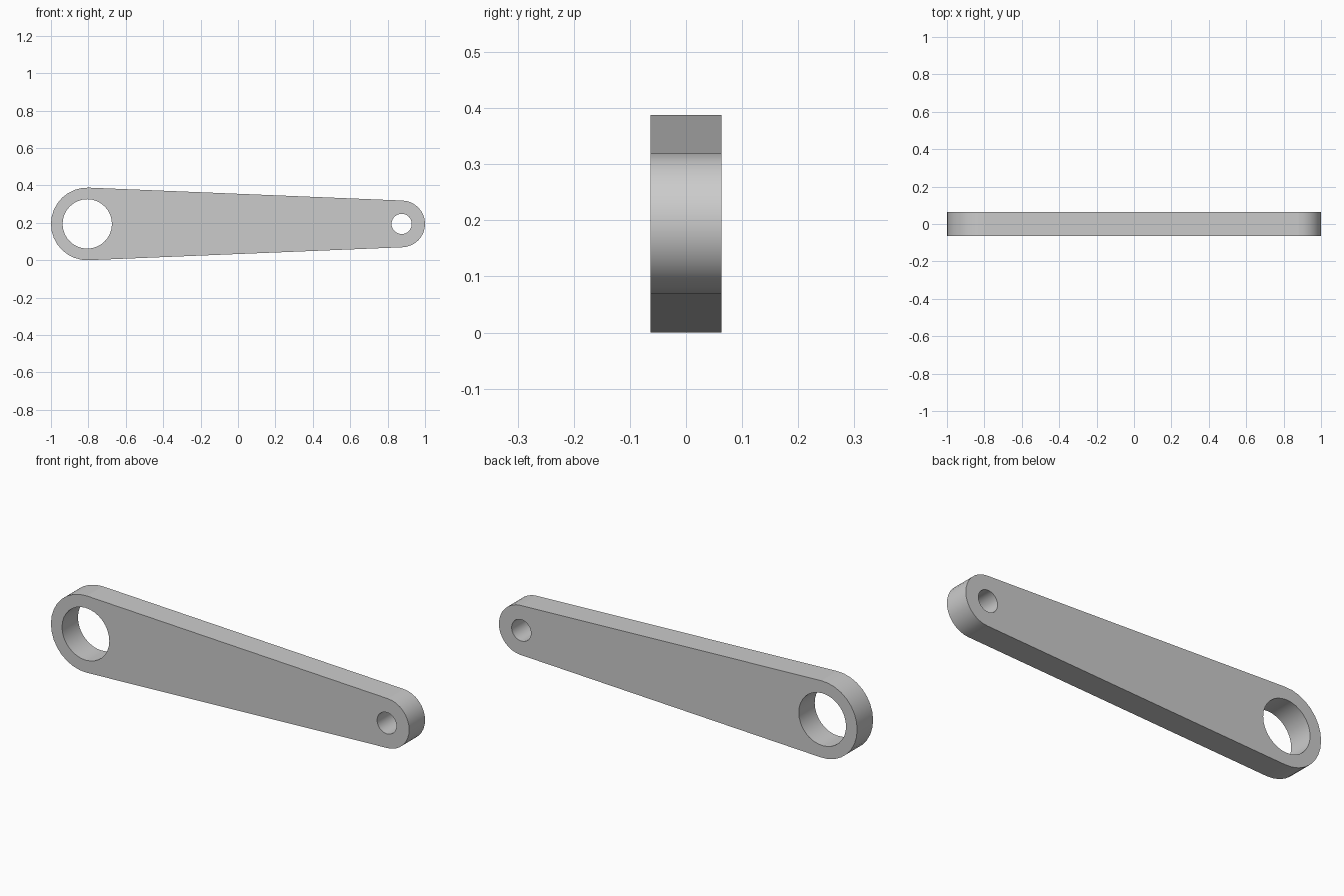
import bpy, bmesh
from math import sin, cos, pi, asin
from mathutils import Vector

cube = bpy.data.objects.get("Cube")
if cube:
    bpy.data.objects.remove(cube, do_unlink=True)

HALF_THICK = 0.0635
MID_Z = 0.194
BIG_X, BIG_R, BIG_HOLE = -0.806, 0.194, 0.132
SMALL_X, SMALL_R, SMALL_HOLE = 0.875, 0.125, 0.054


def arc(x, radius, start, end, steps):
    """Points on an arc in the front plane, both ends included."""
    angles = [start + (end - start) * i / steps for i in range(steps + 1)]
    return [Vector((x + radius * cos(a), -HALF_THICK, MID_Z + radius * sin(a)))
            for a in angles]


def add_loop(bm, points):
    verts = [bm.verts.new(p) for p in points]
    return [bm.edges.new((v, verts[i - 1])) for i, v in enumerate(verts)]


# Tapered outline: two round ends joined by tangent lines, plus two bores
tangent = pi / 2 - asin((BIG_R - SMALL_R) / (SMALL_X - BIG_X))
outline = (arc(BIG_X, BIG_R, tangent, 2 * pi - tangent, 16)
           + arc(SMALL_X, SMALL_R, -tangent, tangent, 16))
bm = bmesh.new()
edges = add_loop(bm, outline)
edges += add_loop(bm, arc(BIG_X, BIG_HOLE, 0, 2 * pi, 32)[:-1])
edges += add_loop(bm, arc(SMALL_X, SMALL_HOLE, 0, 2 * pi, 32)[:-1])
bmesh.ops.triangle_fill(bm, use_beauty=True, edges=edges, normal=(0, -1, 0))

# Give the plate its thickness
extruded = bmesh.ops.extrude_face_region(bm, geom=bm.faces[:])["geom"]
moved = [g for g in extruded if isinstance(g, bmesh.types.BMVert)]
bmesh.ops.translate(bm, verts=moved, vec=(0, 2 * HALF_THICK, 0))
bmesh.ops.recalc_face_normals(bm, faces=bm.faces[:])

# Smooth rounded walls; flat caps and flat tapered sides with sharp borders
for face in bm.faces:
    is_cap = abs(face.normal.y) > 0.9
    is_taper = max(e.calc_length() for e in face.edges) > 1
    face.smooth = not (is_cap or is_taper)
for edge in bm.edges:
    edge.smooth = all(f.smooth for f in edge.link_faces)

mesh = bpy.data.meshes.new("link_arm")
bm.to_mesh(mesh)
bm.free()
arm = bpy.data.objects.new("link_arm", mesh)
bpy.context.collection.objects.link(arm)

# Plain grey material
grey = bpy.data.materials.new("light_grey")
grey.use_nodes = True
colour = (0.6, 0.6, 0.6, 1)
grey.diffuse_color = colour
for node in grey.node_tree.nodes:
    if node.type == 'BSDF_PRINCIPLED':
        node.inputs["Base Color"].default_value = colour
mesh.materials.append(grey)
